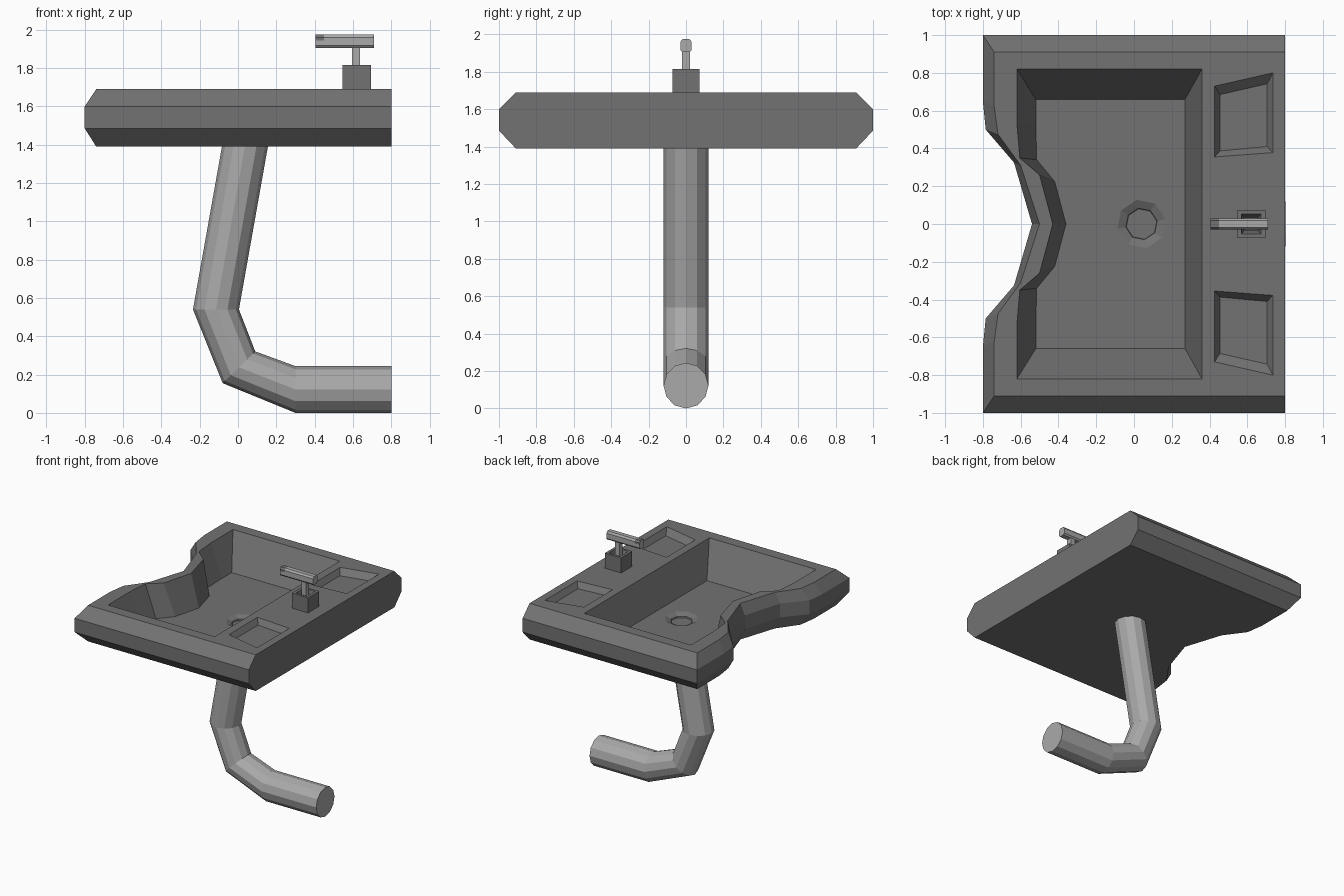
import bpy, bmesh
from math import cos, sin, pi

cube = bpy.data.objects.get("Cube")
if cube:
    bpy.data.objects.remove(cube)


def material(name, grey):
    m = bpy.data.materials.new(name)
    m.use_nodes = True
    col = (grey, grey, grey, 1)
    m.diffuse_color = col
    m.node_tree.nodes["Principled BSDF"].inputs["Base Color"].default_value = col
    return m


STONE = material("dark grey stone", 0.17)
METAL = material("light grey metal", 0.4)


def ring(bm, pts, z=None):
    return [bm.verts.new((p[0], p[1], z) if z is not None else p) for p in pts]


def bridge(bm, a, b):
    n = len(a)
    return [bm.faces.new((a[i], a[(i + 1) % n], b[(i + 1) % n], b[i])) for i in range(n)]


def loft(bm, rings):
    for a, b in zip(rings, rings[1:]):
        bridge(bm, a, b)


def fill(bm, *loops):
    """Flat fill bounded by the first loop, with the others as holes."""
    edges = [bm.edges.get((r[i - 1], r[i])) for r in loops for i in range(len(r))]
    bmesh.ops.triangle_fill(bm, use_beauty=True, edges=edges)


def finish(bm, name, *mats):
    bmesh.ops.recalc_face_normals(bm, faces=bm.faces)
    me = bpy.data.meshes.new(name)
    bm.to_mesh(me)
    bm.free()
    for m in mats:
        me.materials.append(m)
    ob = bpy.data.objects.new(name, me)
    bpy.context.collection.objects.link(ob)
    return ob


def mirrored(half):
    """Close a half outline across y = 0; its last point lies on the axis."""
    return half + [(x, -y) for x, y in reversed(half[:-1])]


def rect(x0, x1, y):
    return [(x0, -y), (x1, -y), (x1, y), (x0, y)]


def octagon(x, r):
    return [(x + r * cos(i * pi / 4 + .2), r * sin(i * pi / 4 + .2)) for i in range(8)]


# Counter slab with chamfered edge, basin, drain and two soap trays
TOP, BOTTOM, FLOOR = 1.69, 1.39, 1.42
outer = mirrored([(.8, 1), (-.8, 1), (-.8, .65), (-.785, .5), (-.635, .325), (-.54, 0)])
inner = mirrored([(.8, .91), (-.74, .91), (-.74, .62), (-.72, .475), (-.6, .31), (-.5, 0)])
basin_top = mirrored([(.36, .82), (-.62, .82), (-.62, .53), (-.605, .35), (-.5, .26), (-.43, 0)])
basin_low = mirrored([(.27, .66), (-.52, .66), (-.52, .53), (-.515, .34), (-.42, .225), (-.36, 0)])
tray_top = [(.427, .73), (.735, .8), (.735, .378), (.427, .355)]
tray_low = [(.455, .685), (.705, .742), (.705, .41), (.455, .387)]

bm = bmesh.new()
shell = [ring(bm, inner, BOTTOM), ring(bm, outer, 1.485), ring(bm, outer, 1.6), ring(bm, inner, TOP)]
loft(bm, shell)
bm.faces.new(shell[0])
basin = [ring(bm, basin_top, TOP), ring(bm, basin_low, FLOOR)]
loft(bm, basin)
drain = [ring(bm, octagon(.04, .13), FLOOR), ring(bm, octagon(.04, .085), 1.4),
         ring(bm, octagon(.04, .07), 1.35)]
loft(bm, drain)
plug = bm.faces.new(drain[-1])
plug.material_index = 1
holes = [basin[0]]
for side in (1, -1):
    tray = [ring(bm, [(x, y * side) for x, y in t], z)
            for t, z in ((tray_top, TOP), (tray_low, TOP - .045))]
    loft(bm, tray)
    bm.faces.new(tray[1])
    holes.append(tray[0])
fill(bm, shell[-1], *holes)
fill(bm, basin[1], drain[0])
finish(bm, "sink_basin", STONE, METAL)

# Bent drain pipe: centre x, z and the in-plane radius vector of each joint
R, SIDES = .12, 12
joints = [(.037, 1.395, R, 0), (-.115, .54, R, 0), (.005, .238, .085, .083),
          (.3, .122, 0, .122), (.802, .122, 0, .122)]
bm = bmesh.new()
rings = []
for x, z, ux, uz in joints:
    angles = [2 * pi * i / SIDES for i in range(SIDES)]
    rings.append(ring(bm, [(x + ux * cos(a), R * sin(a), z + uz * cos(a)) for a in angles]))
loft(bm, rings)
bm.faces.new(rings[-1])
finish(bm, "drain_pipe", METAL)

# Tap base with a hollow top
bm = bmesh.new()
block = [ring(bm, rect(.545, .695, .073), TOP), ring(bm, rect(.545, .695, .073), 1.815),
         ring(bm, rect(.568, .672, .053), 1.815), ring(bm, rect(.583, .657, .035), 1.76)]
loft(bm, block)
bm.faces.new(block[0])
bm.faces.new(block[-1])
finish(bm, "tap_base", STONE)

# Tap stem
bm = bmesh.new()
stem = [ring(bm, rect(.596, .638, .021), z) for z in (1.75, 1.91)]
loft(bm, stem)
for end in stem:
    bm.faces.new(end)
finish(bm, "tap_stem", METAL)

# Tap spout: chamfered bar with a dark upper tip
half = [(.02, 1.905), (.03, 1.917), (.03, 1.945), (.03, 1.96), (.018, 1.975)]
profile = half + [(-y, z) for y, z in reversed(half)]
bm = bmesh.new()
bar = [ring(bm, [(x, y, z) for y, z in profile]) for x in (.405, .45, .71)]
loft(bm, bar)
for end in (bar[0], bar[-1]):
    bm.faces.new(end)
for f in bm.faces:
    c = f.calc_center_median()
    if .406 < c.x < .45 and c.z > 1.945:
        f.material_index = 1
finish(bm, "tap_spout", METAL, STONE)
